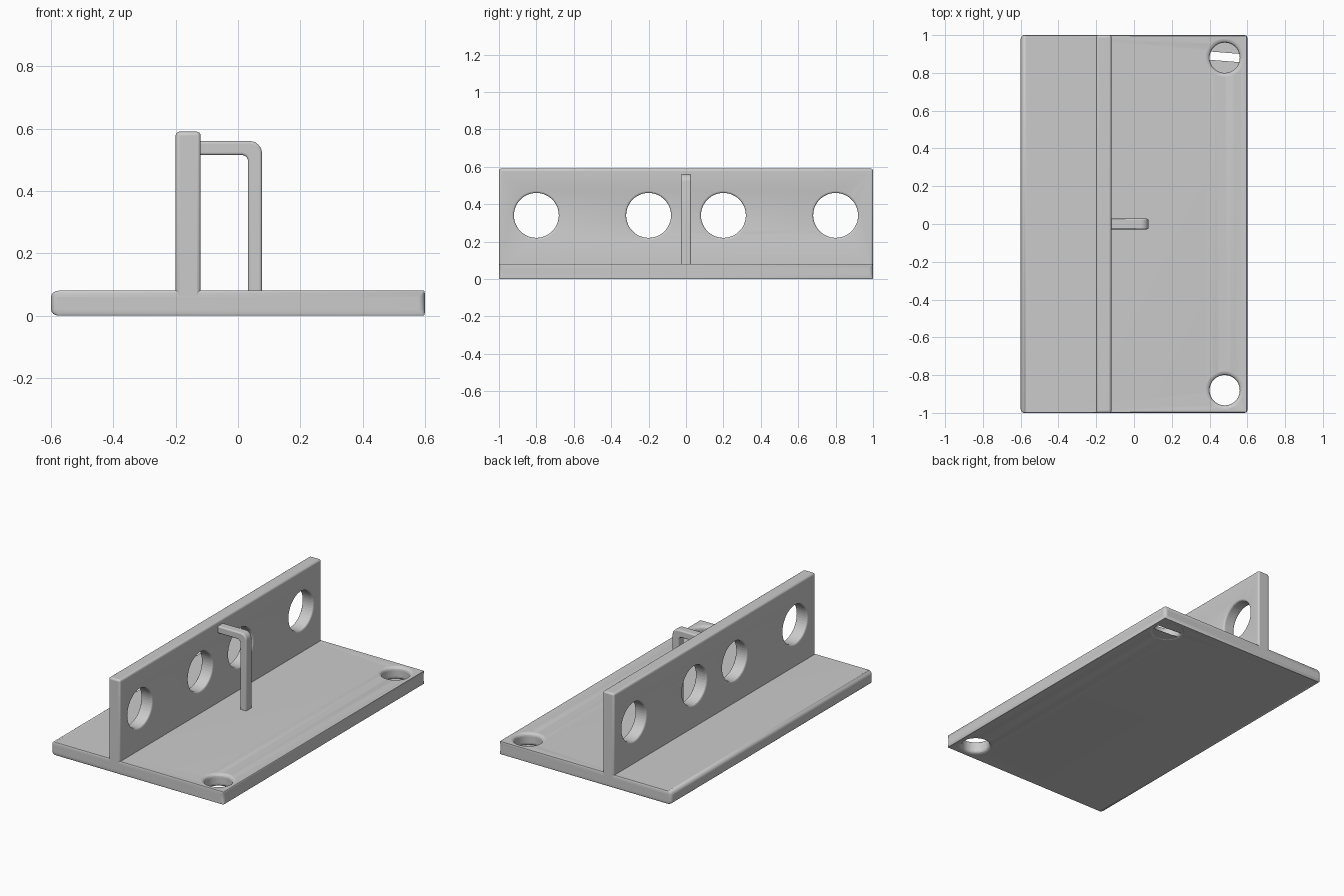
import bpy, bmesh, math
from mathutils import Matrix, Vector

cube = bpy.data.objects.get("Cube")
if cube:
    bpy.data.objects.remove(cube, do_unlink=True)

grey = bpy.data.materials.new("plain grey")
grey.use_nodes = True
COLOUR = (0.6, 0.6, 0.6, 1)
grey.diffuse_color = COLOUR
grey.node_tree.nodes["Principled BSDF"].inputs["Base Color"].default_value = COLOUR


def add_object(name, bm):
    bmesh.ops.recalc_face_normals(bm, faces=bm.faces)
    mesh = bpy.data.meshes.new(name)
    bm.to_mesh(mesh)
    bm.free()
    mesh.materials.append(grey)
    obj = bpy.data.objects.new(name, mesh)
    bpy.context.collection.objects.link(obj)
    return obj


def finish(obj, width):
    """Round the sharp edges and shade smoothly."""
    bevel = obj.modifiers.new("rounded edges", "BEVEL")
    bevel.width = width
    bevel.segments = 4
    bevel.limit_method = "ANGLE"
    bevel.angle_limit = math.radians(40)
    bpy.ops.object.select_all(action="DESELECT")
    obj.select_set(True)
    bpy.context.view_layer.objects.active = obj
    bpy.ops.object.shade_smooth_by_angle(angle=math.radians(35))


def drilled_plate(name, low, high, holes, radius, axis):
    """Rounded box with round holes drilled along one axis."""
    low, high = Vector(low), Vector(high)
    bm = bmesh.new()
    bmesh.ops.create_cube(bm, size=1, matrix=Matrix.Translation((low + high) / 2)
                          @ Matrix.Diagonal((*(high - low), 1)))
    plate = add_object(name, bm)
    turn = Matrix.Rotation(math.pi / 2, 4, "Y") if axis == "X" else Matrix()
    bm = bmesh.new()
    for centre in holes:
        bmesh.ops.create_cone(bm, cap_ends=True, segments=48, radius1=radius,
                              radius2=radius, depth=0.4,
                              matrix=Matrix.Translation(centre) @ turn)
    cutter = add_object(name + "_hole_cutter", bm)
    cutter.hide_render = True
    cutter.hide_set(True)
    cut = plate.modifiers.new("holes", "BOOLEAN")
    cut.object = cutter
    cut.solver = "EXACT"
    finish(plate, 0.02)
    return plate


# Base with two mounting holes, and upright wall with four holes
drilled_plate("base_plate", (-0.6, -1, 0), (0.6, 1, 0.08),
              [(0.48, y, 0.04) for y in (-0.88, 0.88)], 0.08, "Z")
drilled_plate("upright_wall", (-0.2, -1, 0.05), (-0.12, 1, 0.59),
              [(-0.16, y, 0.34) for y in (-0.8, -0.2, 0.2, 0.8)], 0.12, "X")


# Bent rod from the wall down to the base
def corner(x, z, radius):
    steps = [math.radians(15 * i) for i in range(7)]
    return [(x + radius * math.sin(a), z + radius * math.cos(a)) for a in steps]


outline = [(-0.15, 0.56)] + corner(0.037, 0.52, 0.04) + [(0.077, 0.06), (0.032, 0.06)]
outline += corner(0.012, 0.495, 0.02)[::-1] + [(-0.15, 0.515)]
bm = bmesh.new()
side = bm.faces.new([bm.verts.new((x, -0.028, z)) for x, z in outline])
moved = bmesh.ops.extrude_face_region(bm, geom=[side])["geom"]
bmesh.ops.translate(bm, vec=(0, 0.056, 0),
                    verts=[v for v in moved if isinstance(v, bmesh.types.BMVert)])
finish(add_object("bent_rod", bm), 0.008)

# Thin floor with a slot under the back mounting hole
bm = bmesh.new()
for direction in (-1, 1):
    disc = bmesh.ops.create_circle(bm, cap_ends=True, segments=48, radius=0.1,
                                   matrix=Matrix.Translation((0.48, 0.88, 0.002)))
    verts = disc["verts"]
    faces = {f for v in verts for f in v.link_faces}
    edges = {e for v in verts for e in v.link_edges}
    bmesh.ops.bisect_plane(bm, geom=[*verts, *edges, *faces], clear_inner=True,
                           plane_co=(0.48, 0.885 + 0.022 * direction, 0),
                           plane_no=(0.08 * direction, direction, 0))
add_object("slotted_hole_floor", bm)
